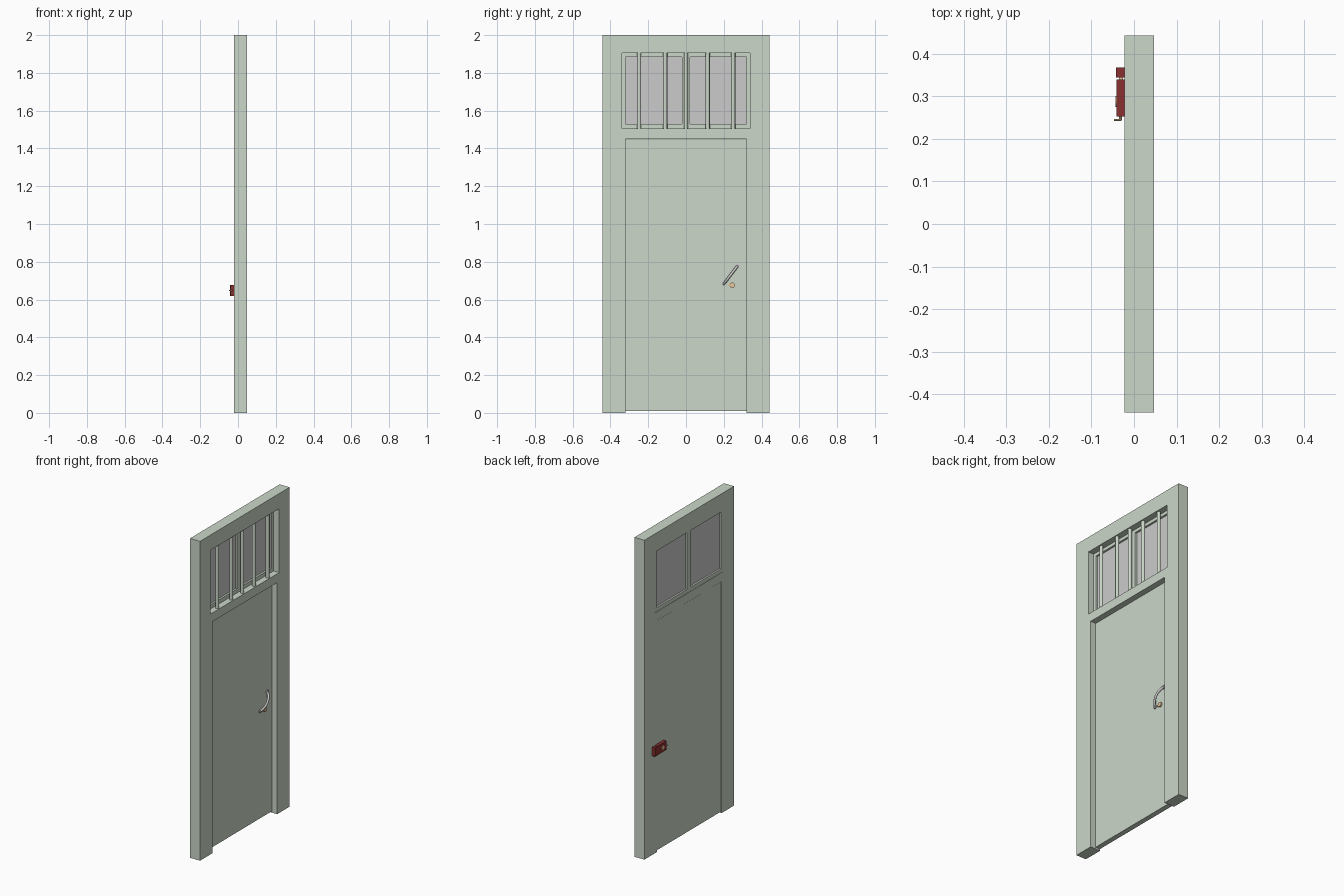
import bpy, math
from mathutils import Vector

if "Cube" in bpy.data.objects:
    bpy.data.objects.remove(bpy.data.objects["Cube"])


def material(name, rgb):
    m = bpy.data.materials.new(name)
    m.diffuse_color = (*rgb, 1)
    m.use_nodes = True
    m.node_tree.nodes["Principled BSDF"].inputs["Base Color"].default_value = m.diffuse_color
    return m


GREEN = material("green_paint", (0.60, 0.68, 0.58))
RED = material("dark_red", (0.25, 0.03, 0.03))
BRASS = material("brass", (0.8, 0.58, 0.33))


def box(name, xs, ys, zs, mat=None):
    lo, hi = Vector((xs[0], ys[0], zs[0])), Vector((xs[1], ys[1], zs[1]))
    bpy.ops.mesh.primitive_cube_add(size=1)
    o = bpy.context.object
    o.name = name
    for v in o.data.vertices:
        v.co = (lo + hi) / 2 + v.co * (hi - lo)
    if mat:
        o.data.materials.append(mat)
    return o


def rod(name, a, b, r, mat=None, sides=16):
    a, b = Vector(a), Vector(b)
    bpy.ops.mesh.primitive_cylinder_add(vertices=sides, radius=r, depth=(b - a).length,
                                        location=(a + b) / 2)
    o = bpy.context.object
    o.name = name
    o.rotation_euler = (b - a).to_track_quat('Z', 'Y').to_euler()
    if mat:
        o.data.materials.append(mat)
    bpy.ops.object.shade_smooth_by_angle()
    return o


def cut(o, *ranges):
    # open a box-shaped hole right through the part
    for ys, zs in ranges:
        c = box("cutter", (-0.5, 0.5), ys, zs)
        mod = o.modifiers.new("opening", 'BOOLEAN')
        mod.operation, mod.solver, mod.object = 'DIFFERENCE', 'EXACT', c
        bpy.context.view_layer.objects.active = o
        bpy.ops.object.modifier_apply(modifier=mod.name)
        bpy.data.objects.remove(c)


# Door frame with door and transom openings
frame = box("door_frame", (-0.022, 0.047), (-0.443, 0.443), (0, 2), GREEN)
cut(frame, ((-0.32, 0.32), (-0.2, 1.45)), ((-0.34, 0.34), (1.505, 1.905)))

# Door leaf, recessed from the outside
box("door_leaf", (-0.020, 0.012), (-0.319, 0.319), (0.01, 1.448), GREEN)

# Two transom sashes with glass
for side, s in (("left", -1), ("right", 1)):
    span = lambda a, b: tuple(sorted((s * a, s * b)))
    sash = box(side + "_sash", (-0.020, 0.008), span(0.0005, 0.34), (1.505, 1.905), GREEN)
    cut(sash, (span(0.02, 0.32), (1.53, 1.885)))
    box(side + "_glass", (-0.009, -0.004), span(0.02, 0.32), (1.53, 1.885))

# Security bars
for i, y in enumerate((-0.248, -0.11, 0, 0.115, 0.25)):
    rod(f"window_bar_{i + 1}", (0.03, y, 1.505), (0.03, y, 1.905), 0.011, GREEN)

# Bowed pull handle with round feet
p0, p1 = Vector((0.012, 0.2, 0.682)), Vector((0.012, 0.272, 0.777))
cu = bpy.data.curves.new("pull_handle", 'CURVE')
cu.dimensions, cu.bevel_depth, cu.bevel_resolution, cu.use_fill_caps = '3D', 0.007, 2, True
sp = cu.splines.new('POLY')
N = 14
sp.points.add(N)
for i in range(N + 1):
    t = i / N
    p = p0.lerp(p1, t)
    p.x += 0.026 * math.sin(math.pi * t) ** 0.7
    sp.points[i].co = (*p, 1)
handle = bpy.data.objects.new("pull_handle", cu)
bpy.context.collection.objects.link(handle)
for n, p in (("lower", p0), ("upper", p1)):
    rod(n + "_handle_foot", p, p + Vector((0.005, 0, 0)), 0.012)

# Outside key cylinder with thumb piece
rod("key_cylinder", (0.012, 0.245, 0.676), (0.021, 0.245, 0.676), 0.014, BRASS)
box("thumb_piece", (0.012, 0.018), (0.222, 0.234), (0.672, 0.682), BRASS)

# Inside rim lock, keeper, turn disc and latch
box("rim_lock", (-0.041, -0.020), (0.252, 0.339), (0.62, 0.676), RED)
box("lock_keeper", (-0.042, -0.022), (0.344, 0.367), (0.62, 0.676), RED)
box("lock_bolt", (-0.035, -0.026), (0.339, 0.344), (0.637, 0.658), BRASS)
rod("lock_disc", (-0.041, 0.288, 0.648), (-0.043, 0.288, 0.648), 0.013, BRASS)
rod("latch_stem", (-0.032, 0.253, 0.648), (-0.032, 0.243, 0.648), 0.004, BRASS, 10)
rod("latch_nub", (-0.030, 0.2445, 0.648), (-0.047, 0.2445, 0.648), 0.0025, BRASS, 10)
